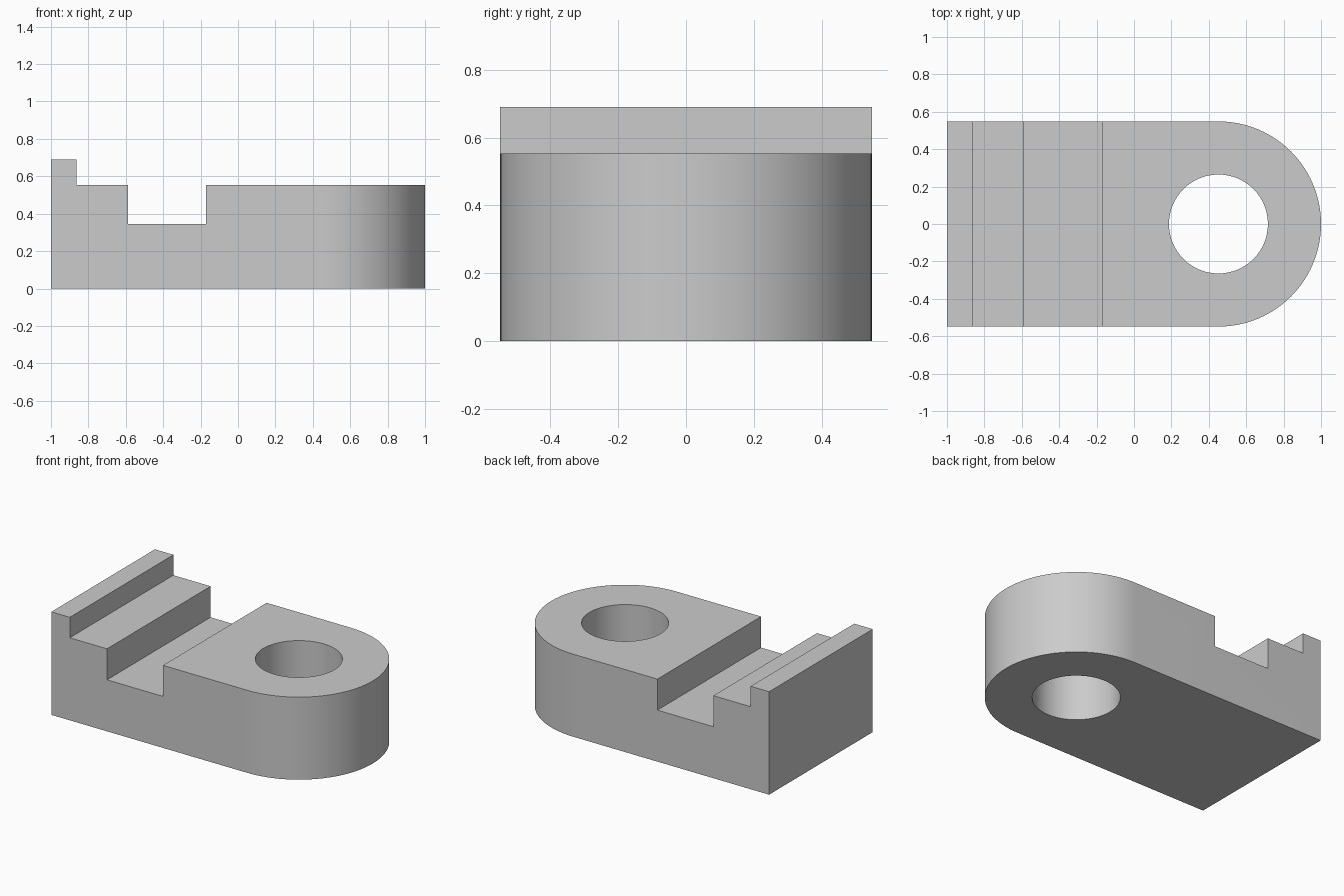
import bpy
import bmesh
import math
from mathutils import Matrix

if "Cube" in bpy.data.objects:
    bpy.data.objects.remove(bpy.data.objects["Cube"])

HALF = 0.5485          # half width and radius of the rounded end
CX = 1.0 - HALF        # centre of the rounded end and hole
HOLE = 0.2645

grey = bpy.data.materials.new("plain grey")
grey.diffuse_color = (0.6, 0.6, 0.6, 1.0)
grey.use_nodes = True
grey.node_tree.nodes["Principled BSDF"].inputs["Base Color"].default_value = grey.diffuse_color


def prism(name, outline, direction):
    """Extrude a closed outline of 3D points along a direction."""
    bm = bmesh.new()
    face = bm.faces.new([bm.verts.new(p) for p in outline])
    ext = bmesh.ops.extrude_face_region(bm, geom=[face])
    moved = [v for v in ext["geom"] if isinstance(v, bmesh.types.BMVert)]
    bmesh.ops.translate(bm, verts=moved, vec=direction)
    bmesh.ops.recalc_face_normals(bm, faces=bm.faces)
    mesh = bpy.data.meshes.new(name)
    bm.to_mesh(mesh)
    bm.free()
    mesh.materials.append(grey)
    ob = bpy.data.objects.new(name, mesh)
    bpy.context.collection.objects.link(ob)
    return ob


def arc(radius, start, end, steps):
    for i in range(steps + 1):
        a = start + (end - start) * i / steps
        yield (CX + radius * math.cos(a), radius * math.sin(a))


# Block with one rounded end, as tall as the end lip
plan = [(-1, HALF), (-1, -HALF)] + list(arc(HALF, -math.pi / 2, math.pi / 2, 48))
block = prism("clamp_block", [(x, y, 0) for x, y in plan], (0, 0, 0.69))

# Cutter for the lip step, the cross slot and the lower main top
steps = [(-0.863, 0.9), (-0.863, 0.553), (-0.587, 0.553), (-0.587, 0.345),
         (-0.172, 0.345), (-0.172, 0.553), (1.2, 0.553), (1.2, 0.9)]
step_cutter = prism("step_cutter", [(x, -0.8, z) for x, z in steps], (0, 1.6, 0))

# Cutter for the through hole
ring = list(arc(HOLE, 0, 2 * math.pi, 64))[:-1]
hole_cutter = prism("hole_cutter", [(x, y, -0.2) for x, y in ring], (0, 0, 1.2))

for cutter in (step_cutter, hole_cutter):
    cutter.hide_render = True
    mod = block.modifiers.new(cutter.name, 'BOOLEAN')
    mod.operation = 'DIFFERENCE'
    mod.solver = 'EXACT'
    mod.object = cutter

# Apply the cuts and remove the cutters
graph = bpy.context.evaluated_depsgraph_get()
block.data = bpy.data.meshes.new_from_object(block.evaluated_get(graph))
block.modifiers.clear()
for cutter in (step_cutter, hole_cutter):
    bpy.data.objects.remove(cutter)

# Smooth the round walls, keep the machined edges sharp
bpy.ops.object.select_all(action='DESELECT')
block.select_set(True)
bpy.context.view_layer.objects.active = block
bpy.ops.object.shade_smooth_by_angle(angle=math.radians(30))
